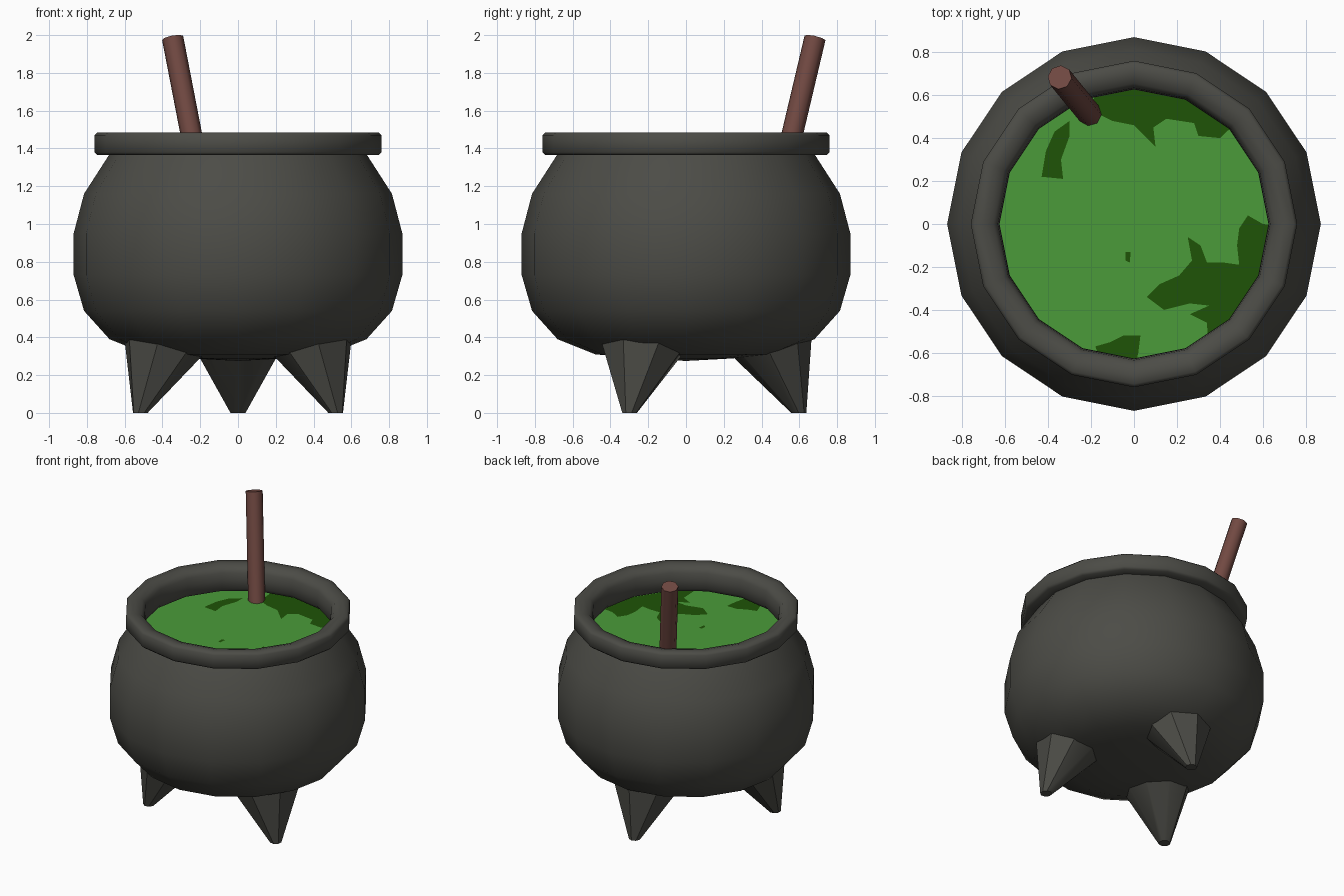
import bpy, bmesh, math
from mathutils import Vector

if "Cube" in bpy.data.objects:
    bpy.data.objects.remove(bpy.data.objects["Cube"])


def material(name, rgb):
    m = bpy.data.materials.new(name)
    m.diffuse_color = (*rgb, 1)
    m.use_nodes = True
    m.node_tree.nodes["Principled BSDF"].inputs["Base Color"].default_value = m.diffuse_color
    return m


IRON = material("dark iron", (0.072, 0.072, 0.062))
GREEN = material("brew green", (0.070, 0.330, 0.041))
DARK = material("deep green", (0.013, 0.088, 0.002))
WOOD = material("red brown wood", (0.165, 0.066, 0.054))


def finish(name, bm, mat, angle=None):
    bmesh.ops.recalc_face_normals(bm, faces=bm.faces)
    me = bpy.data.meshes.new(name)
    bm.to_mesh(me)
    bm.free()
    ob = bpy.data.objects.new(name, me)
    bpy.context.collection.objects.link(ob)
    me.materials.append(mat)
    if angle:
        bpy.ops.object.select_all(action='DESELECT')
        ob.select_set(True)
        bpy.context.view_layer.objects.active = ob
        bpy.ops.object.shade_smooth_by_angle(angle=math.radians(angle))
    return ob


def loft(bm, rings, closed=False):
    """Bridge rings of equal vertex count."""
    vs = [[bm.verts.new(p) for p in r] for r in rings]
    n = len(vs[0])
    pairs = list(zip(vs, vs[1:])) + ([(vs[-1], vs[0])] if closed else [])
    for a, b in pairs:
        for i in range(n):
            j = (i + 1) % n
            bm.faces.new((a[i], a[j], b[j], b[i]))
    return vs


def ring(c, r, n, u=Vector((1, 0, 0)), v=Vector((0, 1, 0))):
    return [Vector(c) + r * (math.cos(2 * math.pi * i / n) * u +
                             math.sin(2 * math.pi * i / n) * v) for i in range(n)]


# Round pot body, 16 sides
bm = bmesh.new()
profile = [(0.24, 0.288), (0.48, 0.31), (0.68, 0.39), (0.815, 0.54), (0.87, 0.73),
           (0.87, 0.95), (0.815, 1.16), (0.68, 1.37), (0.66, 1.40)]
vs = loft(bm, [ring((0, 0, z), r, 16) for r, z in profile])
tip = bm.verts.new((0, 0, 0.275))
for i in range(16):
    bm.faces.new((vs[0][i], tip, vs[0][(i + 1) % 16]))
finish("pot_body", bm, IRON, 40)

# Thick rim with a rounded inner lip overhanging the liquid
bm = bmesh.new()
profile = [(0.66, 1.365), (0.745, 1.365), (0.76, 1.38), (0.76, 1.47), (0.745, 1.485),
           (0.70, 1.485), (0.655, 1.472), (0.634, 1.44), (0.628, 1.39), (0.626, 1.33),
           (0.65, 1.30)]
loft(bm, [ring((0, 0, z), r, 16) for r, z in profile], closed=True)
finish("pot_rim", bm, IRON, 60)

# Three splayed tapering legs
for name, deg in (("back_leg", 90), ("left_leg", 210), ("right_leg", 330)):
    d = Vector((math.cos(math.radians(deg)), math.sin(math.radians(deg)), 0))
    side = Vector((-d.y, d.x, 0))
    bm = bmesh.new()
    vs = loft(bm, [ring(d * 0.597, 0.04, 8, d, side),
                   ring(d * 0.410 + Vector((0, 0, 0.385)), 0.254, 8, d, side)])
    for r in vs:
        bm.faces.new(r)
    finish(name, bm, IRON, 42)

# Liquid surface
LEVEL = 1.278
bm = bmesh.new()
bm.faces.new([bm.verts.new(p) for p in ring((0, 0, LEVEL), 0.70, 16)])
finish("brew_surface", bm, GREEN)

# Dark blotches floating on the liquid
blotches = {
    "back": [(-.17, .58), (0, .618), (.24, .575), (.44, .435), (.40, .40), (.30, .41),
             (.28, .47), (.15, .49), (.09, .45), (.10, .36), (.05, .41), (0, .46),
             (-.10, .48), (-.18, .52)],
    "left": [(-.30, .48), (-.30, .41), (-.34, .30), (-.33, .21), (-.43, .22),
             (-.41, .34), (-.37, .43)],
    "front": [(-.18, -.57), (-.11, -.55), (-.05, -.52), (.03, -.52), (.02, -.60),
              (0, -.618), (-.13, -.59)],
    "right": [(.53, .04), (.60, 0), (.618, -.01), (.57, -.24), (.44, -.44), (.31, -.53),
              (.34, -.46), (.26, -.42), (.35, -.38), (.26, -.37), (.14, -.40),
              (.06, -.34), (.12, -.28), (.21, -.24), (.27, -.17), (.25, -.06),
              (.31, -.10), (.34, -.18), (.42, -.18), (.49, -.19), (.48, -.10), (.49, -.02)],
    "speck": [(-.04, -.13), (-.04, -.17), (-.02, -.18), (-.015, -.13)],
}
for name, pts in blotches.items():
    bm = bmesh.new()
    verts = []
    for x, y in pts:
        r = math.hypot(x, y)
        k = 0.685 / r if r > 0.602 else 1  # run under the lip
        verts.append(bm.verts.new((x * k, y * k, LEVEL + 0.003)))
    f = bm.faces.new(verts)
    f.normal_update()
    if f.normal.z < 0:
        f.normal_flip()
    bmesh.ops.triangulate(bm, faces=[f], ngon_method='EAR_CLIP')
    finish("blotch_" + name, bm, DARK)

# Leaning stirring stick
top, low = Vector((-0.346, 0.683, 1.985)), Vector((-0.198, 0.502, 1.22))
axis = (top - low).normalized()
u = axis.cross(Vector((0, 0, 1))).normalized()
v = axis.cross(u)
bm = bmesh.new()
vs = loft(bm, [ring(low, 0.057, 8, u, v), ring(top, 0.057, 8, u, v)])
for r in vs:
    bm.faces.new(r)
finish("stirring_stick", bm, WOOD, 50)
